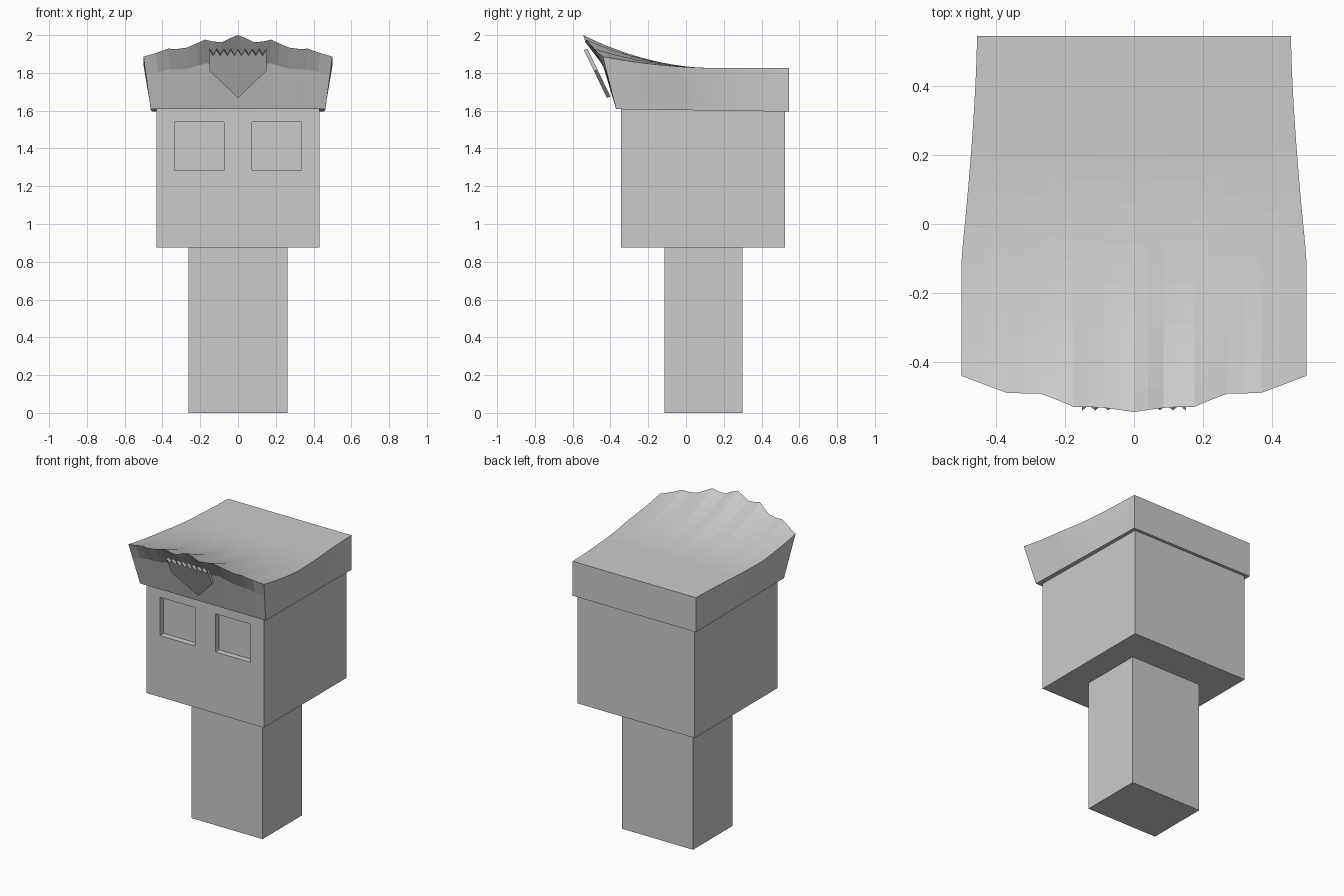
import bpy, bmesh, math
from mathutils import Vector

if "Cube" in bpy.data.objects:
    bpy.data.objects.remove(bpy.data.objects["Cube"])

grey = bpy.data.materials.new("plain grey")
grey.diffuse_color = (0.6, 0.6, 0.6, 1)
grey.use_nodes = True
grey.node_tree.nodes["Principled BSDF"].inputs["Base Color"].default_value = grey.diffuse_color


def finish(name, bm):
    bmesh.ops.remove_doubles(bm, verts=bm.verts, dist=0.0005)
    bmesh.ops.recalc_face_normals(bm, faces=bm.faces)
    mesh = bpy.data.meshes.new(name)
    bm.to_mesh(mesh)
    bm.free()
    mesh.materials.append(grey)
    obj = bpy.data.objects.new(name, mesh)
    bpy.context.collection.objects.link(obj)
    return obj


def box(lo, hi):
    bm = bmesh.new()
    bmesh.ops.create_cube(bm, size=1)
    for v in bm.verts:
        v.co = Vector([(a + b) / 2 + c * (b - a) for a, b, c in zip(lo, hi, v.co)])
    return bm


def lerp(a, b, t):
    return a + (b - a) * t


# Neck post
finish("neck", box((-0.262, -0.115, 0), (0.262, 0.30, 0.876)))

# Head with two square recessed eyes
EYE_X, EYE_Z, EYE_DEPTH = (0.075, 0.335), (1.285, 1.54), 0.04
bm = box((-0.432, -0.345, 0.876), (0.432, 0.525, 1.61))
cuts = [((s * x, 0, 0), (1, 0, 0)) for s in (-1, 1) for x in EYE_X]
cuts += [((0, 0, z), (0, 0, 1)) for z in EYE_Z]
for co, no in cuts:
    bmesh.ops.bisect_plane(bm, geom=bm.verts[:] + bm.edges[:] + bm.faces[:],
                           plane_co=co, plane_no=no)
bm.normal_update()
eyes = []
for f in bm.faces:
    c = f.calc_center_median()
    if f.normal.y < -0.9 and EYE_X[0] < abs(c.x) < EYE_X[1] and EYE_Z[0] < c.z < EYE_Z[1]:
        eyes.append(f)
for f in eyes:
    new = bmesh.ops.extrude_discrete_faces(bm, faces=[f])["faces"][0]
    bmesh.ops.translate(bm, verts=new.verts, vec=(0, EYE_DEPTH, 0))
finish("head", bm)

# Cap: top sheet sweeps up to a scalloped front crest
# half of the crest: (fraction of half width, y, z)
CREST = [(0, -0.545, 2.0), (0.08, -0.539, 1.985), (0.17, -0.533, 1.962),
         (0.26, -0.53, 1.966), (0.35, -0.53, 1.976), (0.44, -0.511, 1.955),
         (0.54, -0.492, 1.934), (0.64, -0.491, 1.927), (0.74, -0.489, 1.928),
         (0.87, -0.465, 1.905), (1, -0.44, 1.886)]
crest = [(-s, y, z) for s, y, z in CREST[:0:-1]] + CREST
ROWS = 18


def top_point(c, t):
    s, yf, zf = c
    half = 0.455 + 0.045 * min(1, t / 0.65) ** 1.5
    rise = max(0, (t - 0.35) / 0.65) ** 2
    return Vector((s * half, lerp(0.545, yf, t), lerp(1.825, zf, rise)))


def bottom_point(c, t):
    return Vector((c[0] * lerp(0.455, 0.463, t), lerp(0.545, -0.37, t), lerp(1.595, 1.608, t)))


def mid_point(c, t):
    top = top_point(c, t)
    p = bottom_point(c, t).lerp(top, 0.66)
    p.y += 0.4 * max(0, -0.44 - top.y)
    return p


bm = bmesh.new()
ts = [i / ROWS for i in range(ROWS + 1)]
grid = [[bm.verts.new(top_point(c, t)) for c in crest] for t in ts]
for a, b in zip(grid, grid[1:]):
    for i in range(len(crest) - 1):
        bm.faces.new((a[i], a[i + 1], b[i + 1], b[i]))
# walls follow the perimeter of the top sheet
rim = [(crest[0], t) for t in ts] + [(c, 1) for c in crest[1:]]
rim += [(crest[-1], t) for t in ts[-2::-1]] + [(c, 0) for c in crest[-2:0:-1]]
rings = [[bm.verts.new(fn(c, t)) for c, t in rim] for fn in (bottom_point, mid_point, top_point)]
for lo, hi in zip(rings, rings[1:]):
    for i in range(len(rim)):
        j = (i + 1) % len(rim)
        bm.faces.new((lo[i], lo[j], hi[j], hi[i]))
bm.faces.new(rings[0])
finish("cap", bm)

# Pointed badge with a toothed top, leaning forward off the cap front
TEETH = 8
outline = [(-0.15, 1.81), (0, 1.667), (0.15, 1.81)]
for i in range(2 * TEETH + 1):
    outline.append((0.15 - 0.3 * i / (2 * TEETH), 1.92 if i % 2 == 0 else 1.89))
bm = bmesh.new()
face = bm.faces.new([bm.verts.new((x, -0.54 + (1.92 - z) * 0.48, z)) for x, z in outline])
solid = bmesh.ops.extrude_face_region(bm, geom=[face], use_keep_orig=True)
bmesh.ops.translate(bm, vec=(0, 0.018, 0.008),
                    verts=[g for g in solid["geom"] if isinstance(g, bmesh.types.BMVert)])
finish("badge", bm)
